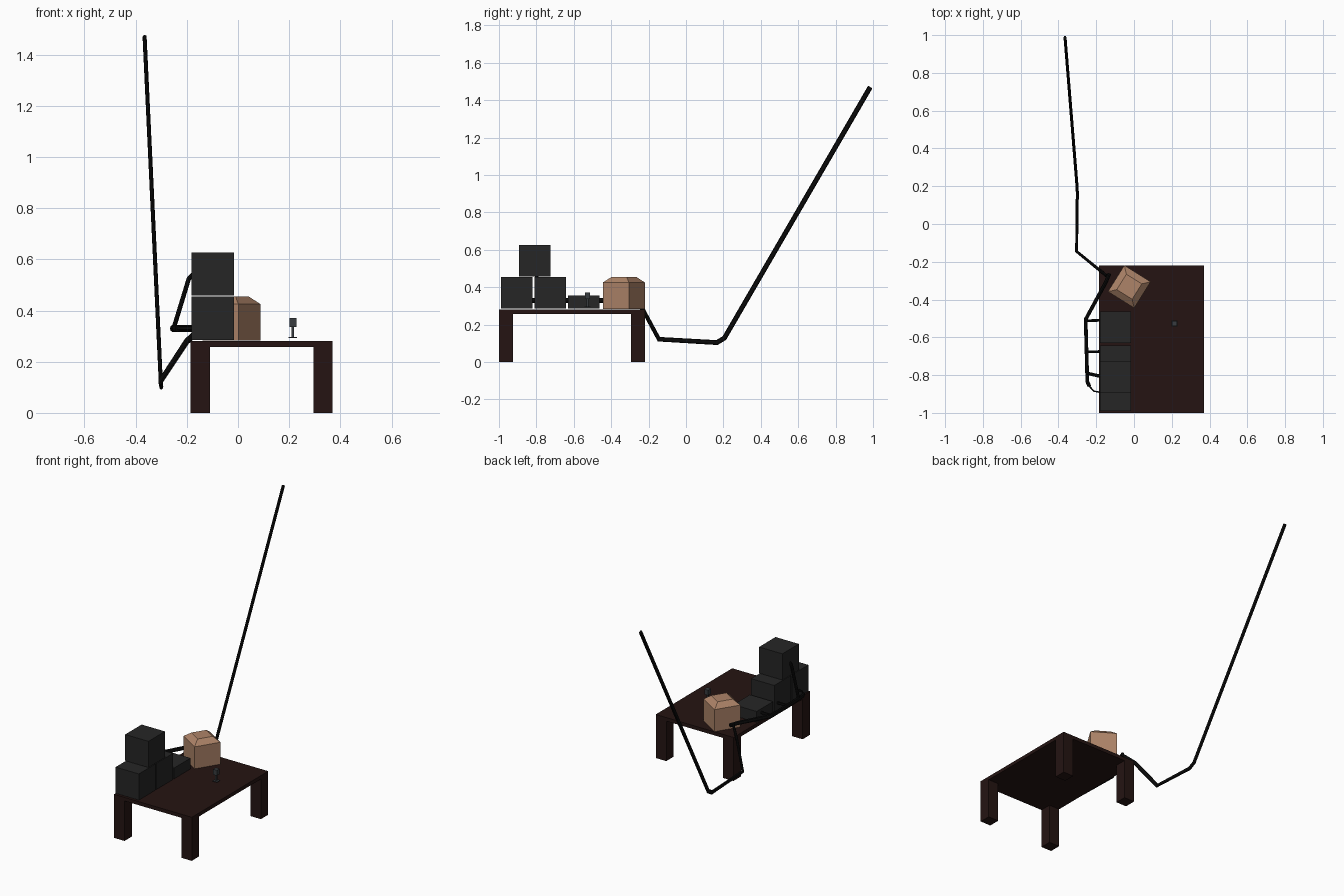
import bpy, bmesh, math
from mathutils import Vector

if "Cube" in bpy.data.objects:
    bpy.data.objects.remove(bpy.data.objects["Cube"])


def material(name, rgb):
    m = bpy.data.materials.new(name)
    m.diffuse_color = (*rgb, 1)
    m.use_nodes = True
    m.node_tree.nodes["Principled BSDF"].inputs["Base Color"].default_value = m.diffuse_color
    return m


WOOD = material("dark_wood", (0.018, 0.007, 0.006))
BLACK = material("black_plastic", (0.019, 0.019, 0.019))
CABLE = material("cable_rubber", (0.003, 0.003, 0.003))
CARD = material("cardboard", (0.42, 0.23, 0.14))
GREY = material("dark_grey", (0.04, 0.045, 0.05))


def finish(name, bm, mat):
    bmesh.ops.recalc_face_normals(bm, faces=bm.faces[:])
    me = bpy.data.meshes.new(name)
    bm.to_mesh(me)
    bm.free()
    me.materials.append(mat)
    ob = bpy.data.objects.new(name, me)
    bpy.context.collection.objects.link(ob)
    return ob


def box(name, lo, hi, mat):
    lo, hi = Vector(lo), Vector(hi)
    bm = bmesh.new()
    bmesh.ops.create_cube(bm, size=1)
    for v in bm.verts:
        v.co = Vector(c * s for c, s in zip(v.co, hi - lo)) + (lo + hi) / 2
    return finish(name, bm, mat)


def cable(name, points, w, h, sides=8):
    """Sweep an oval section (w wide, h tall) along a path."""
    pts = [Vector(p) for p in points]
    bm = bmesh.new()
    rings = []
    for i, p in enumerate(pts):
        a = (p - pts[i - 1]).normalized() if i else Vector()
        b = (pts[i + 1] - p).normalized() if i < len(pts) - 1 else Vector()
        d = (a + b).normalized()
        side = d.cross(Vector((0, 0, 1))).normalized()
        up = side.cross(d)
        rings.append([bm.verts.new(p + side * (w / 2 * math.cos(t)) + up * (h / 2 * math.sin(t)))
                      for t in (math.tau * k / sides for k in range(sides))])
    for r, s in zip(rings, rings[1:]):
        for k in range(sides):
            n = (k + 1) % sides
            bm.faces.new((r[k], r[n], s[n], s[k]))
    bm.faces.new(rings[0])
    bm.faces.new(rings[-1])
    return finish(name, bm, CABLE)


# Table
box("table_top", (-0.185, -1.0, 0.258), (0.37, -0.22, 0.281), WOOD)
for sx, x in (("left", -0.185), ("right", 0.295)):
    for sy, y in (("front", -1.0), ("back", -0.295)):
        box(f"{sy}_{sx}_leg", (x, y, 0), (x + 0.075, y + 0.075, 0.26), WOOD)

# Stacked black units
for name, y0, z0, z1 in (("front_unit", -0.99, 0.285, 0.454), ("middle_unit", -0.81, 0.285, 0.454),
                         ("upper_unit", -0.892, 0.458, 0.627), ("low_unit", -0.63, 0.285, 0.355)):
    box(name, (-0.181, y0, z0), (-0.015, y0 + 0.168, z1), BLACK)

# Cardboard box with inward folded flaps
bm = bmesh.new()
loops = []
for half, z in ((0.082, 0.283), (0.082, 0.425), (0.048, 0.455)):
    loops.append([bm.verts.new((sx * half, sy * half, z))
                  for sx, sy in ((-1, -1), (1, -1), (1, 1), (-1, 1))])
for r, s in zip(loops, loops[1:]):
    for k in range(4):
        n = (k + 1) % 4
        bm.faces.new((r[k], r[n], s[n], s[k]))
bm.faces.new(loops[0])
bm.faces.new(loops[-1])
carton = finish("cardboard_box", bm, CARD)
carton.location = (-0.025, -0.332, 0)
carton.rotation_euler.z = math.radians(-32)

# Small switch standing on the table
box("switch_base", (0.198, -0.543, 0.293), (0.23, -0.511, 0.297), GREY)
box("switch_stem", (0.209, -0.532, 0.296), (0.219, -0.522, 0.338), GREY)
box("switch_head", (0.201, -0.541, 0.336), (0.228, -0.513, 0.371), GREY)

# Main cable, from high up behind down to the table
cable("main_cable", [(-0.365, 0.985, 1.47), (-0.302, 0.205, 0.128), (-0.3, 0.165, 0.104),
                     (-0.304, -0.145, 0.122), (-0.2, -0.23, 0.28), (-0.145, -0.275, 0.328)], 0.016, 0.027)
# Cable run beside the units
cable("side_cable", [(-0.13, -0.262, 0.328), (-0.15, -0.31, 0.33), (-0.256, -0.505, 0.33),
                     (-0.247, -0.835, 0.33), (-0.236, -0.86, 0.33)], 0.02, 0.027)
# Branches into each unit
for i, y in enumerate((-0.512, -0.677)):
    cable(f"branch_cable_{i}", [(-0.252, y, 0.33), (-0.175, y + 0.002, 0.33)], 0.014, 0.02)
cable("front_branch_cable", [(-0.24, -0.855, 0.33), (-0.212, -0.885, 0.33), (-0.175, -0.892, 0.33)], 0.008, 0.014)
cable("upper_branch_cable", [(-0.25, -0.79, 0.335), (-0.192, -0.803, 0.525), (-0.172, -0.805, 0.545)], 0.018, 0.018)
